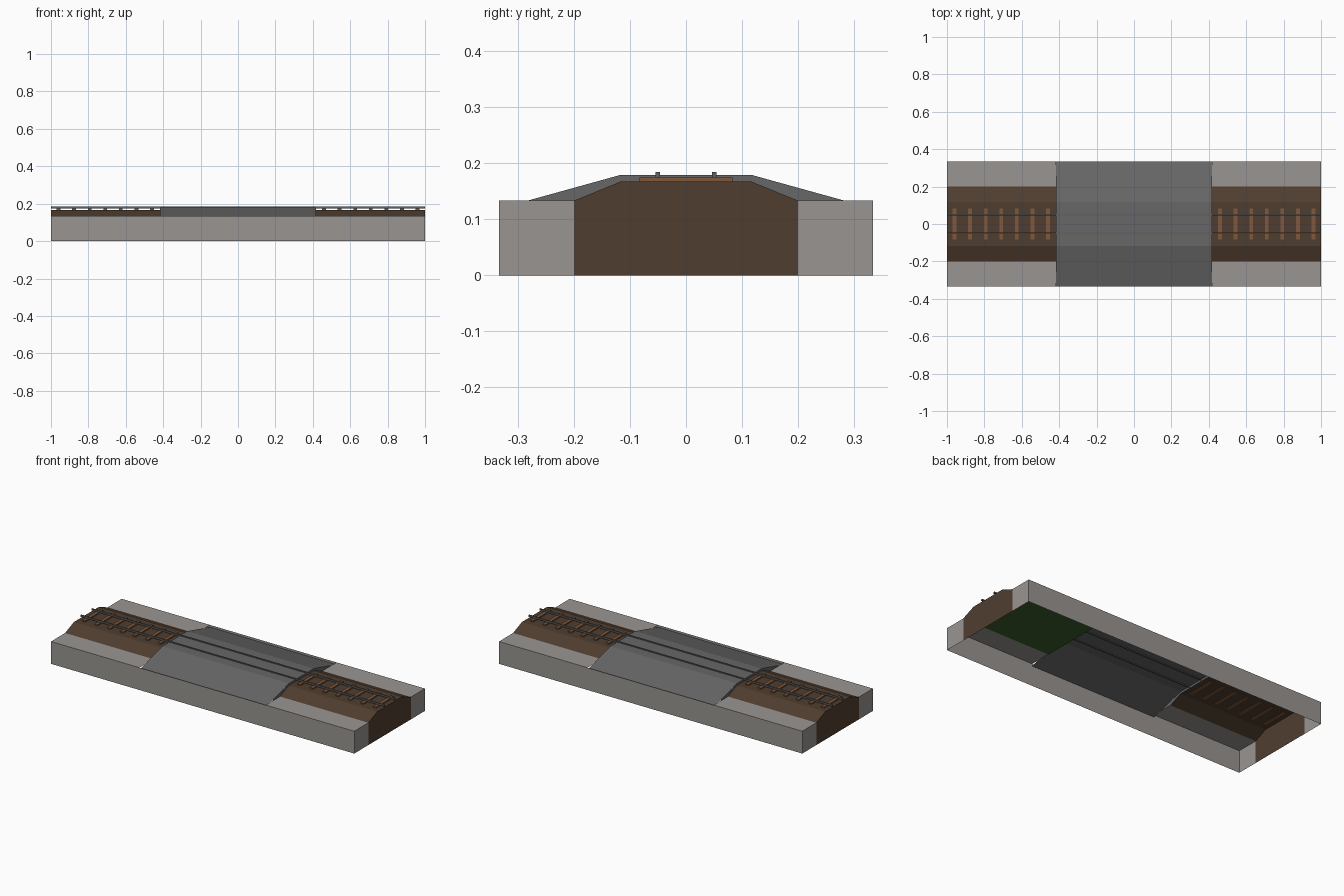
import bpy, bmesh

if "Cube" in bpy.data.objects:
    bpy.data.objects.remove(bpy.data.objects["Cube"])

END, EDGE, SHOULDER, CROSS = 1.0, 0.333, 0.2, 0.417
BASE_Z, BED_Z, ROAD_Z = 0.133, 0.167, 0.179


def material(name, rgb):
    m = bpy.data.materials.new(name)
    m.diffuse_color = (*rgb, 1)
    m.use_nodes = True
    m.node_tree.nodes["Principled BSDF"].inputs["Base Color"].default_value = m.diffuse_color
    return m


concrete = material("concrete", (0.32, 0.30, 0.285))
asphalt = material("asphalt", (0.14, 0.135, 0.135))
gravel = material("gravel", (0.08, 0.048, 0.029))
timber = material("timber", (0.22, 0.095, 0.045))
steel = material("steel", (0.12, 0.12, 0.125))
grass = material("grass", (0.04, 0.11, 0.025))


def build(name, mat, polygons):
    """Object from a few open polygons, with shared corners welded."""
    bm = bmesh.new()
    for p in polygons:
        bm.faces.new([bm.verts.new(c) for c in p])
    bmesh.ops.remove_doubles(bm, verts=bm.verts, dist=1e-5)
    me = bpy.data.meshes.new(name)
    bm.to_mesh(me)
    bm.free()
    me.materials.append(mat)
    ob = bpy.data.objects.new(name, me)
    bpy.context.collection.objects.link(ob)
    return ob


def sweep(profile, x0, x1):
    """Strips that carry a y,z profile (listed +y to -y) along x, facing up."""
    return [[(x0, *a), (x0, *b), (x1, *b), (x1, *a)]
            for a, b in zip(profile, profile[1:])]


def cap(points, x, sign):
    """End face at x, facing +x or -x; points run +y to -y over the top."""
    pts = [(x, *p) for p in points]
    return pts[::-1] if sign > 0 else pts


def box(name, mat, x0, x1, y0, y1, z0, z1):
    ring = [(y1, z0), (y1, z1), (y0, z1), (y0, z0), (y1, z0)]
    return build(name, mat, sweep(ring, x0, x1) +
                 [cap(ring[:4], x0, -1), cap(ring[:4], x1, 1)])


# Hollow base: long walls, end walls beside the bed, and top ledges
faces = [[(-END, -EDGE, 0), (END, -EDGE, 0), (END, -EDGE, BASE_Z), (-END, -EDGE, BASE_Z)],
         [(END, EDGE, 0), (-END, EDGE, 0), (-END, EDGE, BASE_Z), (END, EDGE, BASE_Z)]]
for lo, hi in ((-EDGE, -SHOULDER), (SHOULDER, EDGE)):
    for s in (-1, 1):
        faces.append(cap([(hi, 0), (hi, BASE_Z), (lo, BASE_Z), (lo, 0)], s * END, s))
    for x0, x1 in ((-END, -CROSS), (CROSS, END)):
        faces += sweep([(hi, BASE_Z), (lo, BASE_Z)], x0, x1)
build("base_shell", concrete, faces)

# Gravel bed at both ends, with end walls down to the floor
bed = [(SHOULDER, BASE_Z), (0.117, BED_Z), (-0.117, BED_Z), (-SHOULDER, BASE_Z)]
for side, x0, x1, s in (("left", -END, -CROSS, -1), ("right", CROSS, END, 1)):
    outline = [(SHOULDER, 0)] + bed + [(-SHOULDER, 0)]
    build(f"{side}_gravel_bed", gravel, sweep(bed, x0, x1) + [cap(outline, s * END, s)])

# Grass sheet under the right bed
build("grass_sheet", grass, sweep([(SHOULDER, 0.131), (-SHOULDER, 0.131)], CROSS, END))

# Road crossing: cambered deck with end faces above the bed and ledges
deck = [(EDGE, 0.12), (0.117, ROAD_Z), (-0.117, ROAD_Z), (-EDGE, 0.12)]
lip = [(0.283, BASE_Z), (0.117, ROAD_Z), (-0.117, ROAD_Z), (-0.283, BASE_Z)]
faces = sweep(deck, -CROSS, CROSS)
for s in (-1, 1):
    for i in range(3):
        faces.append(cap([bed[i], lip[i], lip[i + 1], bed[i + 1]], s * CROSS, s))
build("road_deck", asphalt, faces)

# Rails
for side, y in (("front", -0.05), ("back", 0.05)):
    box(f"{side}_rail", steel, -END, END, y - 0.004, y + 0.004, 0.174, 0.184)

# Sleepers, seven on each side of the road
for s, side in ((-1, "left"), (1, "right")):
    for i in range(7):
        x = s * (0.46 + i * 0.0833)
        box(f"{side}_sleeper_{i + 1}", timber, x - 0.01, x + 0.01,
            -0.083, 0.083, 0.166, 0.1745)
